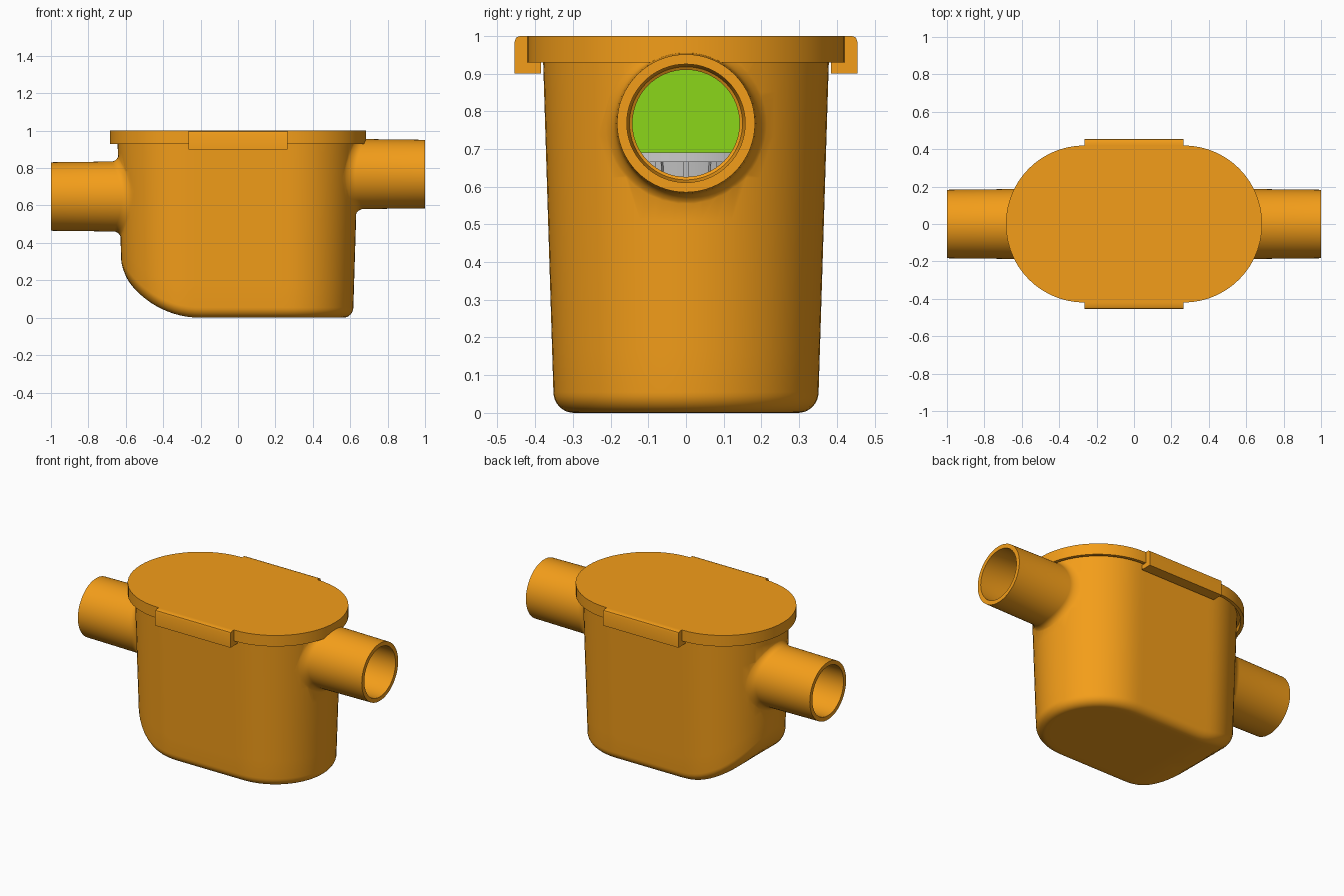
import bpy, bmesh
from math import sin, cos, pi, sqrt, radians

if "Cube" in bpy.data.objects:
    bpy.data.objects.remove(bpy.data.objects["Cube"])

CX = 0.265            # half length of the straight sides
BODY_TOP = 0.965


def material(name, col):
    m = bpy.data.materials.new(name)
    m.diffuse_color = (*col, 1)
    m.use_nodes = True
    m.node_tree.nodes["Principled BSDF"].inputs["Base Color"].default_value = m.diffuse_color
    return m


ORANGE = material("orange_plastic", (0.9, 0.34, 0.01))
GREEN = material("green_plastic", (0.26, 0.67, 0.01))


def loft(name, rings, mat=None, cap_start=True, cap_end=True, closed=False):
    """Skin a list of equal-length rings of points."""
    bm = bmesh.new()
    vs = [[bm.verts.new(p) for p in r] for r in rings]
    n = len(rings[0])
    pairs = list(zip(vs, vs[1:])) + ([(vs[-1], vs[0])] if closed else [])
    for a, b in pairs:
        for i in range(n):
            j = (i + 1) % n
            bm.faces.new((a[i], a[j], b[j], b[i]))
    if cap_start and not closed:
        bm.faces.new(vs[0])
    if cap_end and not closed:
        bm.faces.new(vs[-1])
    bmesh.ops.remove_doubles(bm, verts=bm.verts, dist=1e-5)
    bmesh.ops.recalc_face_normals(bm, faces=bm.faces)
    me = bpy.data.meshes.new(name)
    bm.to_mesh(me)
    bm.free()
    ob = bpy.data.objects.new(name, me)
    bpy.context.collection.objects.link(ob)
    if mat:
        me.materials.append(mat)
    return ob


def activate(ob):
    bpy.ops.object.select_all(action='DESELECT')
    ob.select_set(True)
    bpy.context.view_layer.objects.active = ob


def smooth(ob, angle=32):
    activate(ob)
    bpy.ops.object.shade_smooth_by_angle(angle=radians(angle))


def boolean(ob, other, op):
    m = ob.modifiers.new("bool", 'BOOLEAN')
    m.operation, m.solver, m.object = op, 'EXACT', other
    activate(ob)
    bpy.ops.object.modifier_apply(modifier=m.name)
    bpy.data.objects.remove(other)


def stadium(arc=28, straight=16):
    """Directions round a stadium: (centre x, cos, sin)."""
    out = []
    for s in (1, -1):
        for i in range(arc + 1):
            a = -pi / 2 + pi * i / arc
            out.append((s * CX, s * cos(a), s * sin(a)))
        for i in range(1, straight):
            out.append((s * CX * (1 - 2 * i / straight), 0, s))
    return out


DIRS = stadium()


def flat_ring(r, z):
    return [(cx + r * c, r * s, z) for cx, c, s in DIRS]


def wall_radius(z):
    return 0.35 + 0.031 * z


def floor_z(x):
    """Flat floor that sweeps up in an arc towards the outlet end."""
    d = max(0.0, -0.2 - x)
    return 0.48 - sqrt(0.48 ** 2 - d * d)


def tub(name, off, top, mat=None):
    f = 0.055
    spec = [('floor', k) for k in (1, .8, .6, .4, .25)]
    spec += [('fillet', i * pi / 16) for i in range(9)]
    spec += [('wall', i / 8) for i in range(1, 9)]
    rings = []
    for kind, v in spec:
        ring = []
        for cx, c, s in DIRS:
            r0 = wall_radius(floor_z(cx + 0.358 * c) + f) - off
            inset, h = 0, f
            if kind == 'floor':
                inset, h = r0 * v, 0
            elif kind == 'fillet':
                inset, h = f * (1 - sin(v)), f * (1 - cos(v))
            r = r0 - inset
            z = floor_z(cx + r * c) + h + off
            if kind == 'wall':
                z += (top - z) * v
                r = wall_radius(z) - off
            ring.append((cx + r * c, r * s, z))
        rings.append(ring)
    return loft(name, rings, mat, cap_start=False)


def disc(x, r, zc, n=64):
    return [(x, r * cos(2 * pi * i / n), zc + r * sin(2 * pi * i / n)) for i in range(n)]


def pipe(side, zc):
    """Pipe stub with a fillet that follows the curved body wall."""
    f, base, rings = 0.04, 0.187, [disc(side * 0.45, 0.227, zc)]
    for k in range(7):
        t = k * pi / 12
        ring = []
        for _, y, z in disc(0, base + f * (1 - sin(t)), zc):
            x = CX + sqrt(wall_radius(z) ** 2 - y * y) + f * (1 - cos(t)) - 0.003
            ring.append((side * x, y, z))
        rings.append(ring)
    rings.append(disc(side * 1.0, 0.183, zc))
    rings = [[(x, y, min(z, 0.96)) for x, y, z in r] for r in rings]
    return loft("pipe", rings, ORANGE)


# Hollow body with inlet (right) and outlet (left) pipes
PIPES = ((1, 0.768), (-1, 0.648))
body = tub("body", 0, BODY_TOP, ORANGE)
for side, zc in PIPES:
    boolean(body, pipe(side, zc), 'UNION')
boolean(body, tub("cavity", 0.025, 1.1, ORANGE), 'DIFFERENCE')
for side, zc in PIPES:
    bore = loft("bore", [disc(side * x, r, zc) for x, r in
                ((0.4, 0.142), (0.72, 0.142), (0.725, 0.15), (0.76, 0.157), (1.1, 0.157))], ORANGE)
    boolean(body, bore, 'DIFFERENCE')
smooth(body)

# Lid with a downturned skirt
lid = loft("lid", [flat_ring(0.42, 1.0), flat_ring(0.42, 0.93),
                   flat_ring(0.40, 0.93), flat_ring(0.40, BODY_TOP)], ORANGE)
smooth(lid)

# Hooked clips along both long sides of the lid
CLIP = ((.42, 1), (.44, 1), (.451, .995), (.455, .983), (.455, .9),
        (.385, .9), (.385, .93), (.42, .93))
for side, label in ((-1, "front"), (1, "back")):
    clip = loft(label + "_clip", [[(x, side * y, z) for y, z in CLIP]
                                  for x in (-CX, CX)], ORANGE)
    smooth(clip)

# Green baffle plate inside
loft("baffle", [[(x, -.32, .12), (x, .32, .12), (x, .32, .95), (x, -.32, .95)]
                for x in (-.14, -.12)], GREEN)


# Grey strainer basket below the inlet
def circle(r, z, n=48, cx=0.2):
    return [(cx + r * cos(2 * pi * i / n), r * sin(2 * pi * i / n), z) for i in range(n)]


basket = loft("strainer_basket", [circle(r, z) for r, z in (
    (.29, .69), (.29, .665), (.265, .665), (.2, .25), (.0, .25), (.0, .262),
    (.19, .262), (.255, .69))], closed=True)
smooth(basket)

# Ribs round the basket
for i in range(24):
    a = 2 * pi * i / 24
    u, w = (cos(a), sin(a)), (-sin(a) * .008, cos(a) * .008)
    loft("basket_rib", [[(.2 + r * u[0] + k * w[0], r * u[1] + k * w[1], z)
                         for r, z in ((.26, .67), (.285, .67), (.215, .24), (.19, .24))]
                        for k in (-1, 1)])
